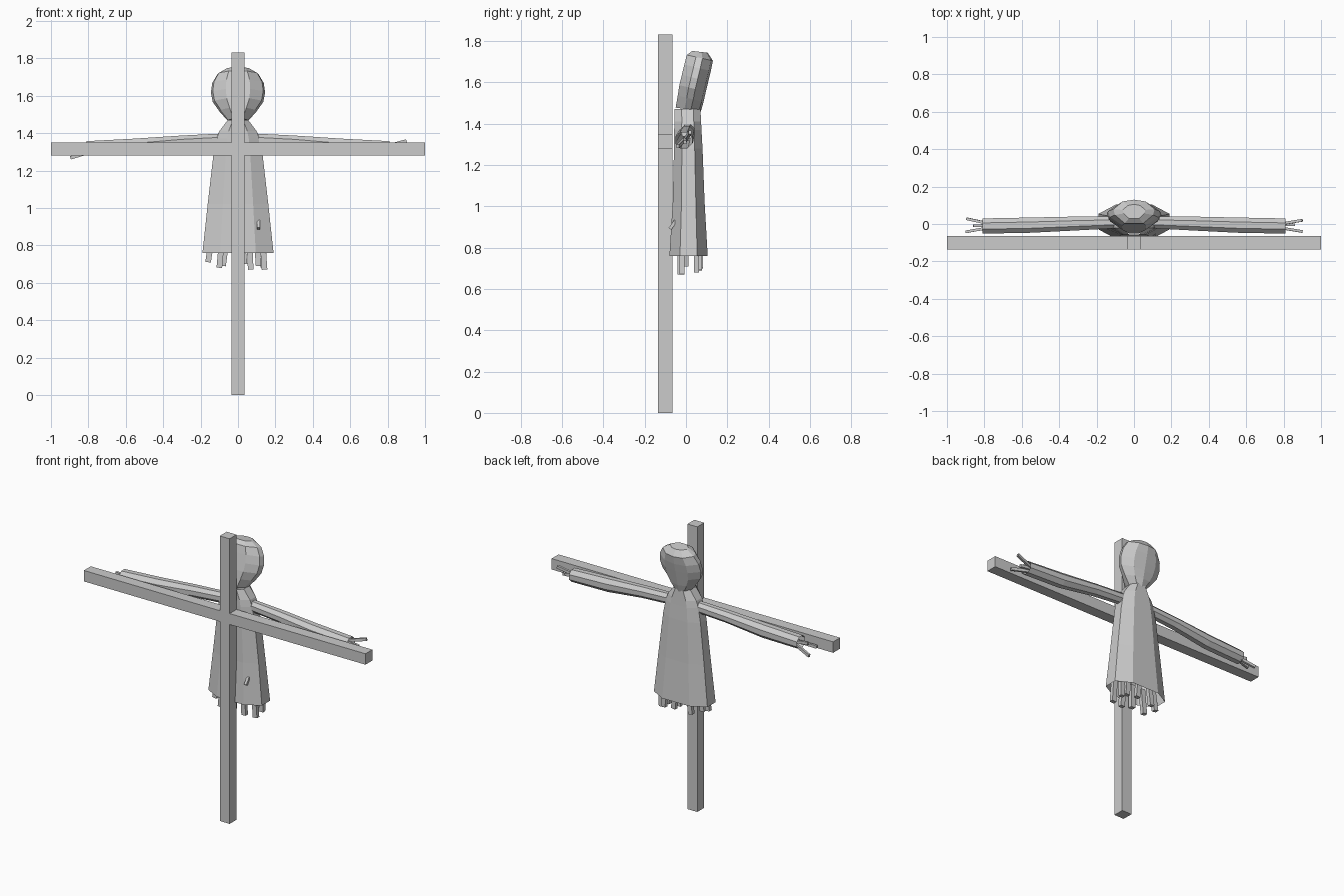
import bpy, bmesh, math
from mathutils import Vector


def make(name, bm):
    bmesh.ops.recalc_face_normals(bm, faces=bm.faces)
    me = bpy.data.meshes.new(name)
    bm.to_mesh(me)
    bm.free()
    ob = bpy.data.objects.new(name, me)
    bpy.context.collection.objects.link(ob)
    return ob


def box(name, lo, hi):
    bm = bmesh.new()
    bmesh.ops.create_cube(bm, size=1)
    lo, hi = Vector(lo), Vector(hi)
    for v in bm.verts:
        v.co = (lo + hi) / 2 + v.co * (hi - lo)
    return make(name, bm)


def loft(name, rings, cap_start=False, cap_end=False):
    bm = bmesh.new()
    loops = [[bm.verts.new(p) for p in r] for r in rings]
    n = len(loops[0])
    for a, b in zip(loops, loops[1:]):
        for i in range(n):
            bm.faces.new((a[i], a[(i + 1) % n], b[(i + 1) % n], b[i]))
    if cap_start:
        bm.faces.new(loops[0])
    if cap_end:
        bm.faces.new(loops[-1])
    return make(name, bm)


def straw(name, a, b, w=0.014, t=0.007):
    # Flat-sided stalk between two points
    a, b = Vector(a), Vector(b)
    d = (b - a).normalized()
    s = d.cross(Vector((0, 1, 0))).normalized()
    u = d.cross(s)
    ring = lambda p: [p + s * w * i + u * t * j
                      for i, j in ((1, 1), (-1, 1), (-1, -1), (1, -1))]
    return loft(name, [ring(a), ring(b)], True, True)


# Wooden cross
box("post", (-0.035, -0.135, 0), (0.035, -0.065, 1.83))
for side, x0, x1 in (("left", -1, -0.035), ("right", 0.035, 1)):
    box("crossbar_" + side, (x0, -0.135, 1.28), (x1, -0.065, 1.35))

# Cross-section of the sack body: flat sides, bevelled front and back
SECTION = [(1, -0.45), (1, 0.45), (0.5, 1), (-0.5, 1),
           (-1, 0.45), (-1, -0.45), (-0.5, -1), (0.5, -1)]
HEAD_SECTION = [(0.93, -0.3), (1, 0.2), (0.55, 0.85), (0, 1), (-0.55, 0.85),
                (-1, 0.2), (-0.93, -0.3), (-0.45, -1), (0.45, -1)]


def section(shape, z, hx, y0, y1, slope=0.0):
    yc, hy = (y0 + y1) / 2, (y1 - y0) / 2
    return [(x * hx, yc + y * hy, z - slope * y * hy) for x, y in shape]


# Gown, open at the hem
loft("gown", [section(SECTION, *r) for r in (
    (0.76, 0.19, -0.08, 0.105), (1.02, 0.162, -0.064, 0.09),
    (1.28, 0.132, -0.058, 0.08), (1.37, 0.115, -0.057, 0.075),
    (1.41, 0.10, -0.056, 0.073), (1.47, 0.055, -0.055, 0.07))])

# Head, leaning backwards
loft("head", [section(HEAD_SECTION, *r) for r in (
    (1.468, 0.055, -0.05, 0.072, 0.15), (1.52, 0.10, -0.04, 0.085, 0.25),
    (1.57, 0.135, -0.032, 0.096, 0.25), (1.62, 0.145, -0.02, 0.108, 0.25),
    (1.67, 0.138, -0.008, 0.12, 0.25), (1.718, 0.11, 0.004, 0.13, 0.22),
    (1.747, 0.06, 0.03, 0.105, 0.12))], True, True)

# Sleeves, open at the cuffs
for side, s in (("left", -1), ("right", 1)):
    rings = []
    for x, y, z, ry, rz in ((0.07, 0.01, 1.365, 0.034, 0.036),
                            (0.3, 0.003, 1.352, 0.040, 0.038),
                            (0.55, -0.006, 1.328, 0.044, 0.046),
                            (0.81, -0.011, 1.318, 0.044, 0.042)):
        rings.append([(s * x, y + ry * math.cos(a), z + rz * math.sin(a))
                      for a in (math.tau * (i + 0.5) / 8 for i in range(8))])
    loft("sleeve_" + side, rings, True, False)

# Straw hands
HANDS = [((-0.72, -0.01, 1.32), (-0.895, 0.028, 1.268)),
         ((-0.72, -0.01, 1.32), (-0.90, -0.042, 1.30)),
         ((-0.72, -0.005, 1.31), (-0.86, -0.01, 1.325)),
         ((0.72, -0.01, 1.31), (0.90, 0.02, 1.358)),
         ((0.72, -0.01, 1.32), (0.90, -0.04, 1.29)),
         ((0.72, -0.005, 1.33), (0.86, -0.005, 1.31))]
for i, (a, b) in enumerate(HANDS):
    straw(f"hand_straw_{i}", a, b, 0.009, 0.007)

# Straw hanging below the hem: (x, y, lean in x, lower end z)
HEM = [(-0.14, 0.0, -0.02, 0.71), (-0.085, -0.03, -0.015, 0.68),
       (-0.06, 0.06, -0.02, 0.69), (-0.01, -0.03, 0.0, 0.69),
       (0.02, 0.07, 0.015, 0.70), (0.06, -0.03, 0.008, 0.67),
       (0.10, 0.065, 0.01, 0.69), (0.13, -0.02, 0.012, 0.67),
       (0.14, 0.05, -0.005, 0.68)]
for i, (x, y, lean, z) in enumerate(HEM):
    straw(f"hem_straw_{i}", (x, y, 0.84), (x + lean, y, z), 0.015, 0.012)

# Stalk poking through the front of the gown
straw("loose_straw", (0.11, -0.05, 0.93), (0.11, -0.078, 0.89), 0.008, 0.008)
